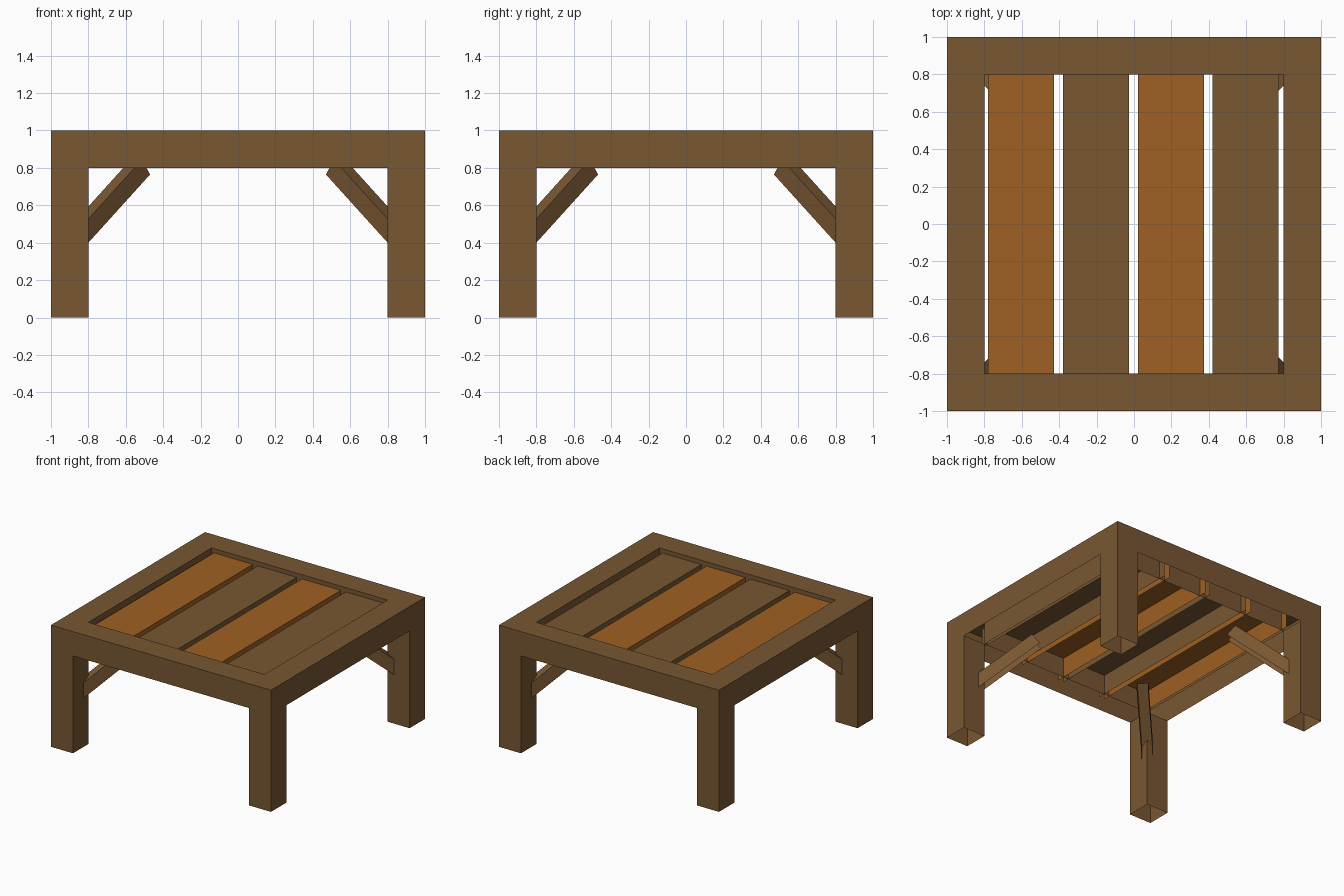
import bpy, bmesh, math
from mathutils import Matrix, Vector

if "Cube" in bpy.data.objects:
    bpy.data.objects.remove(bpy.data.objects["Cube"])


def material(name, rgb):
    m = bpy.data.materials.new(name)
    m.diffuse_color = (*rgb, 1)
    m.use_nodes = True
    m.node_tree.nodes["Principled BSDF"].inputs["Base Color"].default_value = m.diffuse_color
    return m


brown = material("brown wood", (0.188, 0.095, 0.032))
orange = material("orange wood", (0.342, 0.117, 0.017))


def finish(bm, name, mat):
    me = bpy.data.meshes.new(name)
    bm.to_mesh(me)
    bm.free()
    me.materials.append(mat)
    ob = bpy.data.objects.new(name, me)
    bpy.context.collection.objects.link(ob)
    return ob


def channel(name, size, matrix, mat):
    """Sheet channel along local y: top and two sides, open below and at the ends."""
    bm = bmesh.new()
    bmesh.ops.create_cube(bm, size=1)
    bm.normal_update()
    gone = [f for f in bm.faces if f.normal.z < -0.5 or abs(f.normal.y) > 0.5]
    bmesh.ops.delete(bm, geom=gone, context='FACES')
    bm.transform(matrix @ Matrix.Diagonal((*size, 1)))
    return finish(bm, name, mat)


# Hollow table frame with legs, one side repeated four times
I, H = 0.8, 0.8  # inner edge, underside height
side = [
    [(-1, -1, 0), (-I, -1, 0), (-I, -1, H), (I, -1, H),
     (I, -1, 0), (1, -1, 0), (1, -1, 1), (-1, -1, 1)],           # outer face
    [(-1, -1, 1), (1, -1, 1), (I, -I, 1), (-I, -I, 1)],          # top rim
    [(I, -I, H), (-I, -I, H), (-I, -I, 1), (I, -I, 1)],          # inner face
    [(-I, -I, 0), (-1, -I, 0), (-1, -I, H), (-I, -I, H)],        # leg backs
    [(1, -I, 0), (I, -I, 0), (I, -I, H), (1, -I, H)],
]
bm = bmesh.new()
for k in range(4):
    rot = Matrix.Rotation(k * math.pi / 2, 4, 'Z')
    for poly in side:
        bm.faces.new([bm.verts.new(rot @ Vector(p)) for p in poly])
bmesh.ops.remove_doubles(bm, verts=bm.verts, dist=1e-4)
finish(bm, "frame_and_legs", brown)

# Slats in alternating colours, ends let into the frame
top, bottom = 0.965, 0.802
for i in range(4):
    centre = Matrix.Translation((-0.603 + 0.4 * i, 0, (top + bottom) / 2))
    channel(f"slat_{i + 1}", (0.353, 1.72, top - bottom), centre,
            brown if i % 2 else orange)

# Diagonal corner braces from each leg up towards the middle
width, thick = 0.085, 0.1
outer, inner = Vector((0, -0.87 * math.sqrt(2), 0.356)), Vector((0, -0.5 * math.sqrt(2), 0.765))
run = inner - outer
tilt = math.atan2(run.z, run.y)
up = Vector((0, -math.sin(tilt), math.cos(tilt)))
place = (Matrix.Translation((outer + inner) / 2 + up * thick / 2)
         @ Matrix.Rotation(tilt, 4, 'X'))
for k in range(4):
    spin = Matrix.Rotation(math.pi / 4 + k * math.pi / 2, 4, 'Z')
    channel(f"corner_brace_{k + 1}", (width, run.length, thick), spin @ place, brown)
